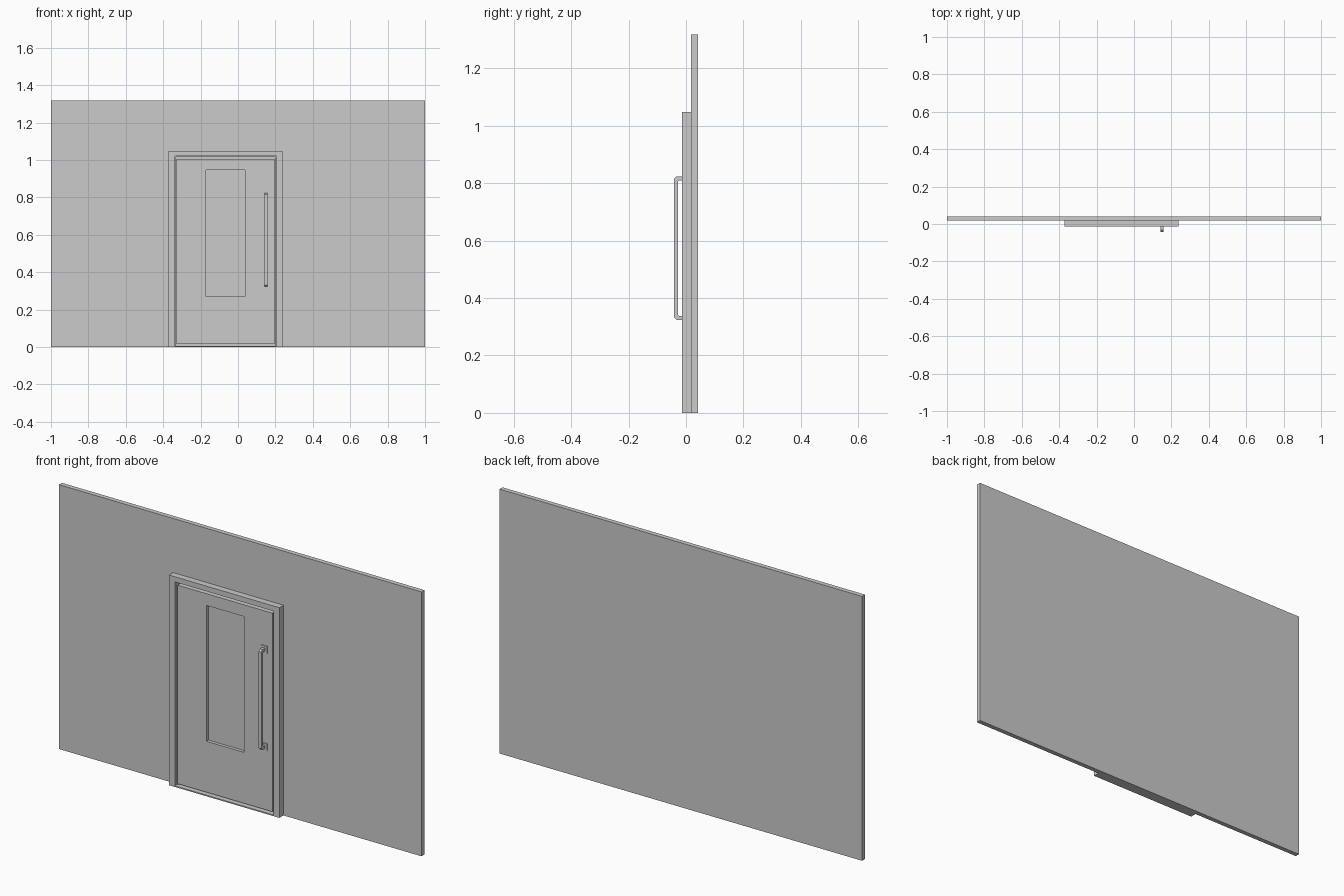
import bpy, bmesh
from mathutils import Vector

if "Cube" in bpy.data.objects:
    bpy.data.objects.remove(bpy.data.objects["Cube"])


def finish(name, bm):
    bmesh.ops.recalc_face_normals(bm, faces=bm.faces)
    me = bpy.data.meshes.new(name)
    bm.to_mesh(me)
    bm.free()
    ob = bpy.data.objects.new(name, me)
    bpy.context.collection.objects.link(ob)
    return ob


def prism(name, pts, offset):
    """Extrude a closed planar outline along offset."""
    bm = bmesh.new()
    face = bm.faces.new([bm.verts.new(p) for p in pts])
    ext = bmesh.ops.extrude_face_region(bm, geom=[face], use_keep_orig=True)
    verts = [g for g in ext["geom"] if isinstance(g, bmesh.types.BMVert)]
    bmesh.ops.translate(bm, verts=verts, vec=Vector(offset))
    return finish(name, bm)


def box(name, x0, x1, y0, y1, z0, z1):
    pts = [(x0, y0, z0), (x1, y0, z0), (x1, y0, z1), (x0, y0, z1)]
    return prism(name, pts, (0, y1 - y0, 0))


def arch(name, outer, inner, y0, y1):
    """U-shaped surround; outer and inner are (left, right, top)."""
    a, b, t = outer
    c, d, u = inner
    pts = [(a, 0), (a, t), (b, t), (b, 0), (d, 0), (d, u), (c, u), (c, 0)]
    return prism(name, [(x, y0, z) for x, z in pts], (0, y1 - y0, 0))


WALL_Y, FRONT_Y, DOOR_Y = 0.0175, -0.0145, -0.007

# Wall slab behind everything
box("wall", -1, 1, WALL_Y, 0.041, 0, 1.318)

# Casing, inner stop and threshold
opening = (-0.338, 0.206, 1.022)
arch("door_frame", (-0.371, 0.238, 1.048), opening, FRONT_Y, WALL_Y)
arch("door_stop", opening, (-0.331, 0.199, 1.015), 0.004, WALL_Y)
box("threshold", -0.338, 0.206, FRONT_Y, WALL_Y, 0, 0.006)

# Door leaf with a recessed window panel
x0, x1, z0, z1 = -0.328, 0.195, 0.016, 1.006
wx0, wx1, wz0, wz1 = -0.17, 0.037, 0.27, 0.947
door = box("door", x0, x1, DOOR_Y, WALL_Y, z0, z1)
bm = bmesh.new()
bm.from_mesh(door.data)
front = min(bm.faces, key=lambda f: f.calc_center_median().y)
bmesh.ops.inset_individual(bm, faces=[front], thickness=0.1)
cx, cz = (x0 + x1) / 2, (z0 + z1) / 2
for v in front.verts:
    v.co.x = wx0 if v.co.x < cx else wx1
    v.co.z = wz0 if v.co.z < cz else wz1
ext = bmesh.ops.extrude_discrete_faces(bm, faces=[front])
for v in ext["faces"][0].verts:
    v.co.y += 0.016
bm.to_mesh(door.data)
bm.free()

# Pull handle: square bar with chamfered bends returning to the door
top, mid, t, c = 0.824, 0.574, 0.014, 0.009
h, yo = top - mid, -0.042
upper = [(DOOR_Y, h), (yo + c, h), (yo, h - c)]
inner = [(yo + t, h - t - 0.004), (yo + t + 0.004, h - t), (DOOR_Y, h - t)]
half = upper + [(y, -z) for y, z in reversed(upper)]
loop = half + [(y, -z) for y, z in reversed(inner)] + inner
prism("handle", [(0.143, y, mid + z) for y, z in loop], (0.015, 0, 0))

# Square mounting plates
for label, z in (("lower", mid - h + t / 2), ("upper", mid + h - t / 2)):
    box("handle_plate_" + label, 0.134, 0.168, DOOR_Y - 0.004, DOOR_Y,
        z - 0.017, z + 0.017)
